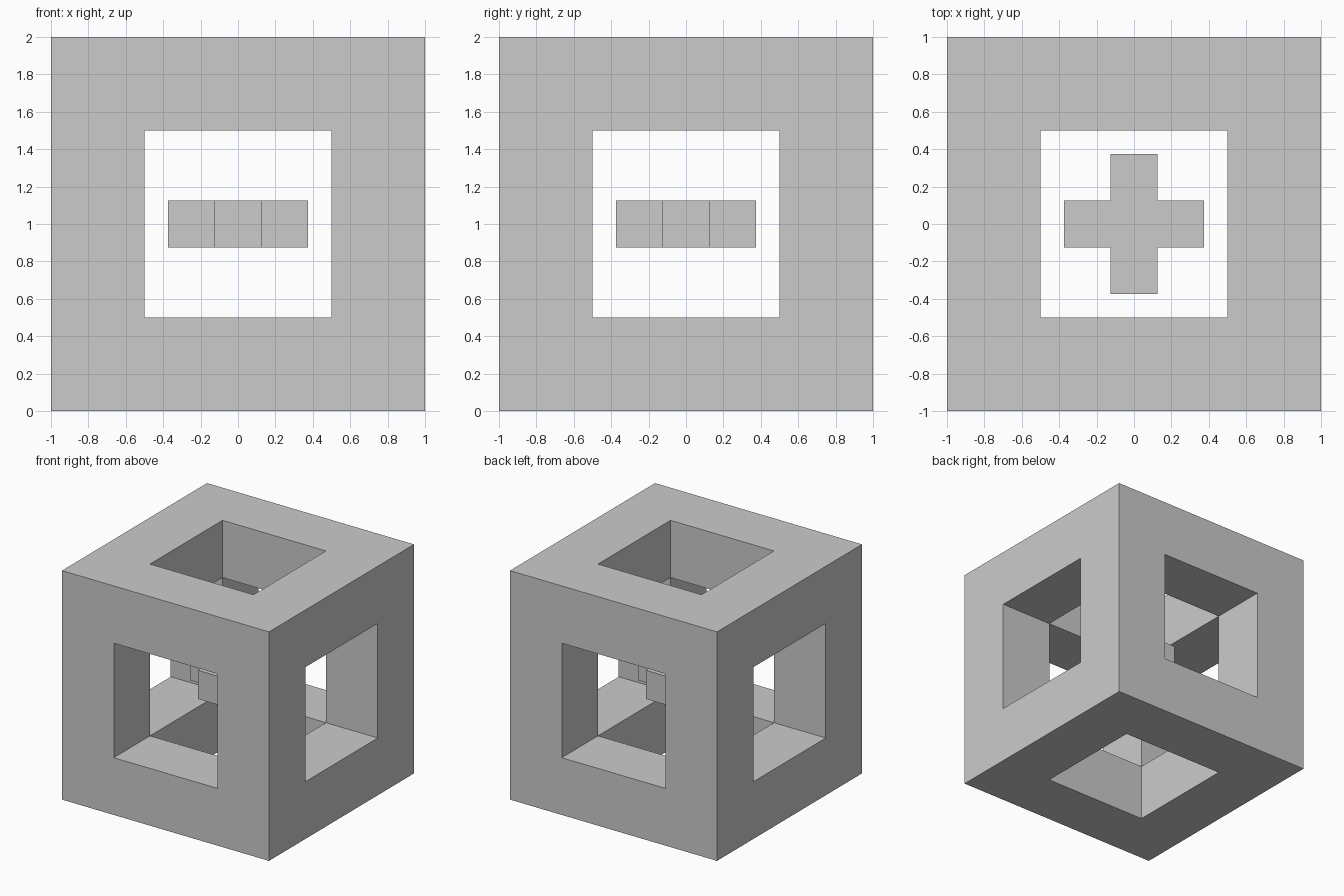
import bpy
import bmesh
from itertools import product
from mathutils import Vector

if "Cube" in bpy.data.objects:
    bpy.data.objects.remove(bpy.data.objects["Cube"])


def block_solid(name, cuts, filled):
    """Join the filled cells of a 3x3x3 block grid into one closed shell."""
    bm = bmesh.new()
    cells = {c for c in product((-1, 0, 1), repeat=3) if filled(c)}
    for cell in cells:
        for axis, side in product(range(3), (-1, 1)):
            near = list(cell)
            near[axis] += side
            if tuple(near) in cells:
                continue
            u, v = (axis + 1) % 3, (axis + 2) % 3
            quad = []
            for du, dv in ((0, 0), (1, 0), (1, 1), (0, 1))[::side]:
                p = Vector()
                p[axis] = cuts[cell[axis] + 1 + (side > 0)]
                p[u] = cuts[cell[u] + 1 + du]
                p[v] = cuts[cell[v] + 1 + dv]
                quad.append(bm.verts.new(p))
            bm.faces.new(quad)
    bmesh.ops.remove_doubles(bm, verts=bm.verts[:], dist=1e-5)
    mesh = bpy.data.meshes.new(name)
    bm.to_mesh(mesh)
    bm.free()
    obj = bpy.data.objects.new(name, mesh)
    obj.location.z = 1.0
    bpy.context.collection.objects.link(obj)
    return obj


# Open cube frame: corners and edge bars, with a square opening on every side
block_solid("cube_frame", (-1.0, -0.5, 0.5, 1.0),
            lambda c: c.count(0) <= 1)

# Flat plus floating at the centre of the frame
block_solid("centre_cross", (-0.375, -0.125, 0.125, 0.375),
            lambda c: c[2] == 0 and 0 in c[:2])
